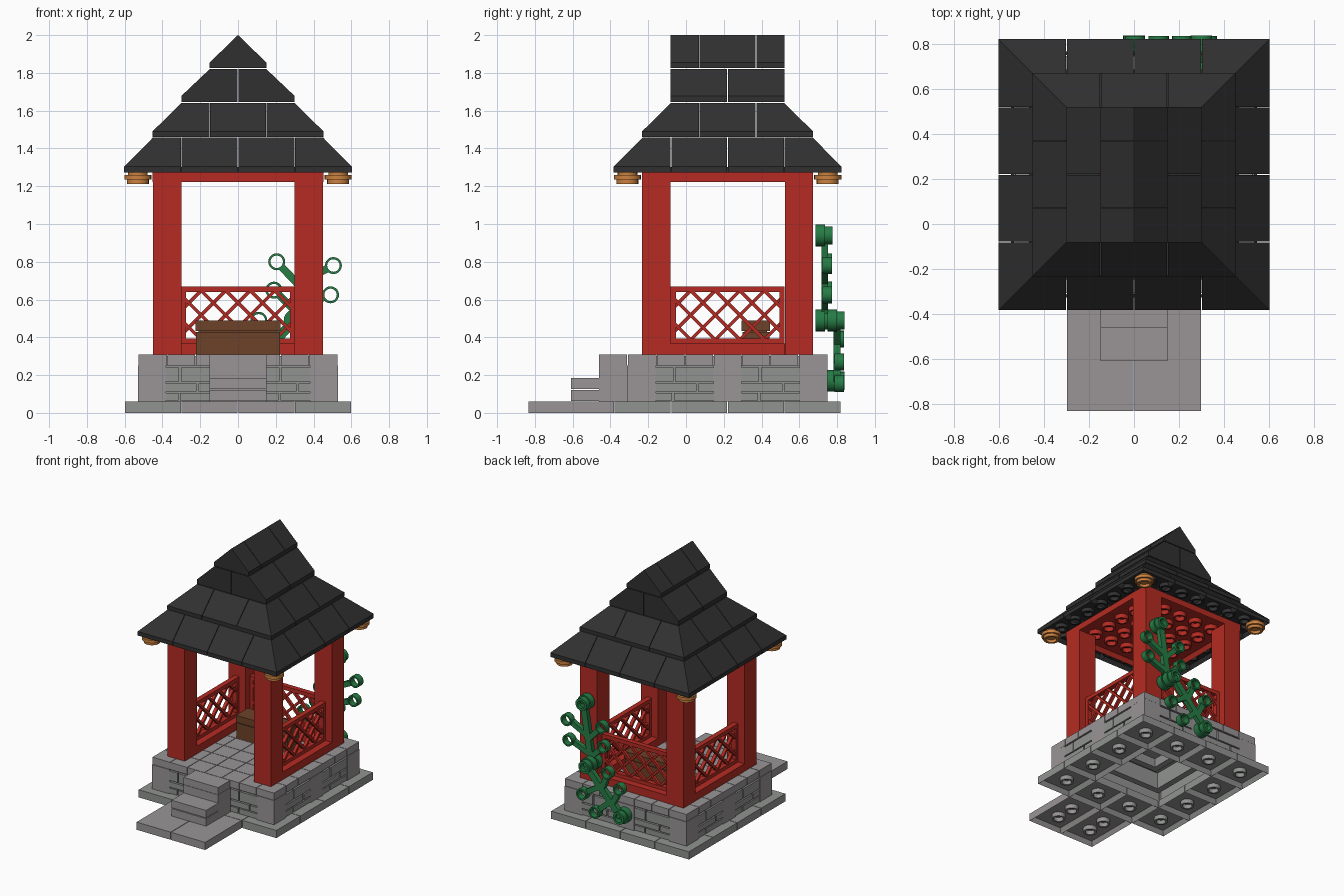
import bpy, bmesh, math
from mathutils import Matrix, Vector

cube = bpy.data.objects.get("Cube")
if cube:
    bpy.data.objects.remove(cube)

CY = 0.22      # centre of the pavilion in y
U = 0.15       # building module
GAP = 0.002    # half the joint between pieces


def material(name, rgb):
    m = bpy.data.materials.new(name)
    m.use_nodes = True
    col = (*rgb, 1)
    m.diffuse_color = col
    m.node_tree.nodes["Principled BSDF"].inputs["Base Color"].default_value = col
    return m


RED = material("red", (0.46, 0.024, 0.016))
BLACK = material("black", (0.03, 0.03, 0.03))
STONE = material("light grey stone", (0.32, 0.30, 0.305))
MASONRY = material("grey masonry", (0.285, 0.295, 0.285))
BROWN = material("brown", (0.15, 0.055, 0.022))
ORANGE = material("orange", (0.6, 0.22, 0.05))
GREEN = material("green", (0.02, 0.2, 0.06))


def finish(name, bm, mat, smooth=False):
    bmesh.ops.recalc_face_normals(bm, faces=bm.faces)
    me = bpy.data.meshes.new(name)
    bm.to_mesh(me)
    bm.free()
    me.materials.append(mat)
    ob = bpy.data.objects.new(name, me)
    bpy.context.collection.objects.link(ob)
    if smooth:
        bpy.ops.object.select_all(action='DESELECT')
        ob.select_set(True)
        bpy.context.view_layer.objects.active = ob
        bpy.ops.object.shade_smooth_by_angle()
    return ob


def box(bm, x0, x1, y0, y1, z0, z1, rot=None):
    vs = bmesh.ops.create_cube(bm, size=1)["verts"]
    m = Matrix.Translation(((x0 + x1) / 2, (y0 + y1) / 2, (z0 + z1) / 2))
    m = m @ Matrix.Diagonal((x1 - x0, y1 - y0, z1 - z0, 1))
    bmesh.ops.transform(bm, matrix=rot @ m if rot else m, verts=vs)


def tube(bm, c, r_out, r_in, h, axis="Z", seg=20):
    """Open ring centred at c."""
    turn = Matrix.Rotation(math.pi / 2, 4, "X") if axis == "Y" else Matrix()
    place = Matrix.Translation(c) @ turn
    loops = []
    for r, z in ((r_out, -h / 2), (r_out, h / 2), (r_in, h / 2), (r_in, -h / 2)):
        loops.append([bm.verts.new(place @ Vector((r * math.cos(a), r * math.sin(a), z)))
                      for a in (i * math.tau / seg for i in range(seg))])
    for k in range(4):
        a, b = loops[k], loops[(k + 1) % 4]
        for i in range(seg):
            j = (i + 1) % seg
            bm.faces.new((a[i], a[j], b[j], b[i]))


def disc(bm, c, r, h, axis="Z"):
    turn = Matrix.Rotation(math.pi / 2, 4, "X") if axis == "Y" else Matrix()
    bmesh.ops.create_cone(bm, cap_ends=True, segments=20, radius1=r, radius2=r, depth=h,
                          matrix=Matrix.Translation(c) @ turn)


def cells(bm, xs, ys, z0, z1, skip=lambda x, y: False):
    """Grid of slabs separated by thin joints."""
    for x0, x1 in zip(xs, xs[1:]):
        for y0, y1 in zip(ys, ys[1:]):
            if not skip((x0 + x1) / 2, (y0 + y1) / 2):
                box(bm, x0 + GAP, x1 - GAP, y0 + GAP, y1 - GAP, z0, z1)


def hollow_below(bm, z, depth, rim=0.025):
    bm.normal_update()
    under = [f for f in bm.faces if f.normal.z < -0.9 and abs(f.calc_center_median().z - z) < 0.001]
    bmesh.ops.inset_individual(bm, faces=under, thickness=rim)
    for v in {v for f in under for v in f.verts}:
        v.co.z += depth


def span(n, half, c=0.0):
    return [c - half + 2 * half * i / n for i in range(n + 1)]


# Base plates, hollow underneath with tubes, open in the middle
bm = bmesh.new()
cells(bm, span(4, .6), span(4, .6, CY), 0, .06,
      lambda x, y: abs(x) < .3 and abs(y - CY) < .3)
hollow_below(bm, 0, .035)
for i in range(4):
    for j in range(4):
        if i in (0, 3) or j in (0, 3):
            tube(bm, (-.45 + .3 * i, CY - .45 + .3 * j, .02), .05, .035, .036)
finish("base_plates", bm, MASONRY)

# Front paving and steps
bm = bmesh.new()
cells(bm, span(2, .3), [-.835, -.38], 0, .06)
hollow_below(bm, 0, .035)
for x in (-.15, .15):
    for y in (-.68, -.53):
        tube(bm, (x, y, .02), .05, .035, .036)
for z in (.06, .125):
    box(bm, -.15, .15, -.61, -.46, z + GAP, z + .061)
box(bm, -.15, .15, -.46, -.31, .06, .25)
finish("front_steps", bm, STONE)

# Masonry walls and stone piers, one side at a time
walls, piers = bmesh.new(), bmesh.new()
for side in range(4):
    rot = Matrix.Translation((0, CY, 0)) @ Matrix.Rotation(side * math.pi / 2, 4, "Z")
    box(walls, -.50, .50, -.51, -.39, .06, .25, rot)
    box(piers, -.53, -.38, -.53, -.38, .06, .25, rot)
    inner = .15 if side == 0 else .075
    if side:
        box(piers, -.075, .075, -.53, -.40, .06, .25, rot)
    for a, b in ((-.38, -inner), (inner, .38)):
        for z0, z1, f in ((.065, .105, .3), (.113, .155, .72), (.165, .24, .32)):
            m = a + (b - a) * f
            for p, q in ((a, m - .005), (m + .005, b)):
                box(walls, p, q, -.528, -.50, z0, z1, rot)
# Inner support seen through the opening underneath
for half in (.3, .15):
    for side in range(4):
        rot = Matrix.Translation((0, CY, 0)) @ Matrix.Rotation(side * math.pi / 2, 4, "Z")
        box(walls, -half, half, -half, -half + .05, .12 + .06 * (half < .2), .25, rot)
finish("masonry_walls", walls, MASONRY)
finish("stone_piers", piers, STONE)

# Floor tiles with a rim
bm = bmesh.new()
rim_x = [-.53, -.375, -.225, -.075, .075, .225, .375, .53]
cells(bm, rim_x, [CY + x for x in rim_x], .252, .308)
box(bm, -.15, .15, -.46, -.312, .252, .308)
box(bm, -.52, .52, CY - .52, CY + .52, .25, .30)
finish("floor_tiles", bm, STONE)

# Corner posts
bm = bmesh.new()
for sx in (-1, 1):
    for sy in (-1, 1):
        x, y = sx * .375, CY + sy * .378
        box(bm, x - .075, x + .075, y - .075, y + .075, .308, 1.225)
finish("corner_posts", bm, RED)

# Ceiling plate with tubes below
bm = bmesh.new()
box(bm, -.453, .453, CY - .453, CY + .453, 1.222, 1.272)
hollow_below(bm, 1.222, .035)
for x in span(4, .3):
    for y in span(4, .3, CY):
        tube(bm, (x, y, 1.24), .05, .036, .035)
finish("ceiling_plate", bm, RED)


# Lattice fences on both sides and the back
def fence(name, rot):
    bm = bmesh.new()
    h, lo, hi, t = .302, .39, .645, .02
    box(bm, -h, h, -.075, .075, .308, .368, rot)
    box(bm, -h, h, -t, t, .368, lo + .005, rot)
    box(bm, -h, h, -t, t, .64, .67, rot)
    for s in (-1, 1):
        box(bm, s * (h - .014) - .014, s * (h - .014) + .014, -t, t, .368, .66, rot)
        # Crossing diagonal bars, clipped to the frame
        for k in range(-4, 5):
            mid, zc = k * .13 + .065, (lo + hi) / 2
            r = (hi - lo) / 2
            a, b = max(mid - r, -.28), min(mid + r, .28)
            if b - a < .03:
                continue
            cx = (a + b) / 2
            place = Matrix.Translation((cx, s * .004, zc + s * (cx - mid)))
            tilt = Matrix.Rotation(-s * math.pi / 4, 4, "Y")
            ln = (b - a) * math.sqrt(2) / 2
            box(bm, -ln, ln, -.012, .012, -.009, .009, rot @ place @ tilt)
    finish(name, bm, RED)


quarter = Matrix.Rotation(math.pi / 2, 4, "Z")
fence("left_fence", Matrix.Translation((.375, CY, 0)) @ quarter)
fence("right_fence", Matrix.Translation((-.375, CY, 0)) @ quarter)
fence("back_fence", Matrix.Translation((0, CY + .375, 0)))

# Wooden bench
bm = bmesh.new()
box(bm, -.222, .222, .298, .442, .308, .428)
box(bm, -.225, .225, .295, .445, .434, .488)
box(bm, -.21, .21, .31, .43, .42, .44)
finish("bench", bm, BROWN)


# Roof tiers: lipped frustums sliced into tiles
def tier(name, z0, lip, z1, bx, tx, by, ty, xcuts, ycuts, hollow=False):
    out = bmesh.new()
    rings = ((bx, by, z0), (bx, by, z0 + lip), (tx, ty, z1))
    xs, ys = [-9] + xcuts + [9], [-9] + ycuts + [9]
    for x0, x1 in zip(xs, xs[1:]):
        for y0, y1 in zip(ys, ys[1:]):
            bm = bmesh.new()
            loops = [[bm.verts.new((sx * hx, CY + sy * hy, z))
                      for sx, sy in ((-1, -1), (1, -1), (1, 1), (-1, 1))] for hx, hy, z in rings]
            bm.faces.new(loops[0])
            bm.faces.new(loops[2])
            for a, b in zip(loops, loops[1:]):
                for i in range(4):
                    j = (i + 1) % 4
                    bm.faces.new((a[i], a[j], b[j], b[i]))
            bmesh.ops.remove_doubles(bm, verts=bm.verts, dist=.0001)
            bmesh.ops.recalc_face_normals(bm, faces=bm.faces)
            for co, no in (((x0 + GAP, 0, 0), (-1, 0, 0)), ((x1 - GAP, 0, 0), (1, 0, 0)),
                           ((0, CY + y0 + GAP, 0), (0, -1, 0)), ((0, CY + y1 - GAP, 0), (0, 1, 0))):
                bmesh.ops.bisect_plane(bm, geom=bm.verts[:] + bm.edges[:] + bm.faces[:],
                                       plane_co=co, plane_no=no, clear_outer=True)
                bmesh.ops.holes_fill(bm, edges=[e for e in bm.edges if e.is_boundary])
            bmesh.ops.recalc_face_normals(bm, faces=bm.faces)
            if hollow:
                hollow_below(bm, z0, .03)
            me = bpy.data.meshes.new("piece")
            bm.to_mesh(me)
            bm.free()
            out.from_mesh(me)
            bpy.data.meshes.remove(me)
    finish(name, out, BLACK)


tier("eaves_tier", 1.272, .032, 1.458, .603, .45, .603, .45, [-.3, 0, .3], [-.3, 0, .3], True)
tier("second_tier", 1.46, .03, 1.64, .453, .30, .453, .30, [-.15, .15], [-.15, .15])
tier("third_tier", 1.645, .033, 1.82, .30, .15, .302, .302, [0], [0])
tier("ridge_tier", 1.825, .03, 2.0, .15, .0005, .302, .302, [], [-.15, .15])

# Round sockets under the eaves
bm = bmesh.new()
for s in (-1, 1):
    for p in span(6, .45):
        tube(bm, (s * .5, CY + p, 1.288), .048, .033, .03)
        tube(bm, (p, CY + s * .5, 1.288), .048, .033, .03)
finish("eaves_sockets", bm, BLACK, True)

# Round ornaments under the roof corners
bm = bmesh.new()
for sx in (-1, 1):
    for sy in (-1, 1):
        x, y = sx * .53, CY + sy * .53
        disc(bm, (x, y, 1.264), .052, .03)
        disc(bm, (x, y, 1.247), .072, .024)
        tube(bm, (x, y, 1.225), .058, .04, .024)
finish("corner_ornaments", bm, ORANGE, True)


# Climbing vine: stem, branches and ring ends
def vine(name, y, top, bottom, ends):
    bm = bmesh.new()
    top, bottom = Vector(top), Vector(bottom)

    def bar(a, b, r):
        d = b - a
        tilt = Matrix.Rotation(-math.atan2(d.y, d.x), 4, "Y")
        mid = (a + b) / 2
        place = Matrix.Translation((mid.x, y, mid.y))
        box(bm, -d.length / 2, d.length / 2, -.018, .018, -r, r, place @ tilt)

    bar(top, bottom, .025)
    for p in (top, bottom):
        disc(bm, (p.x, y - .025, p.y), .058, .05, "Y")
        tube(bm, (p.x, y + .015, p.y), .048, .03, .05, "Y")
    for ex, ez, f in ends:
        e, root = Vector((ex, ez)), top.lerp(bottom, f)
        bar(root, e + (root - e).normalized() * .036, .02)
        tube(bm, (ex, y + .012, ez), .045, .033, .05, "Y")
    finish(name, bm, GREEN, True)


vine("upper_vine", .735, (.37, .94), (.30, .49),
     [(.205, .80, .6), (.505, .78, .55), (.19, .65, .9), (.49, .625, .85)])
vine("lower_vine", .80, (.30, .49), (.0, .17),
     [(.11, .49, .45), (.005, .39, .75), (.325, .27, .4), (.215, .155, .7)])
